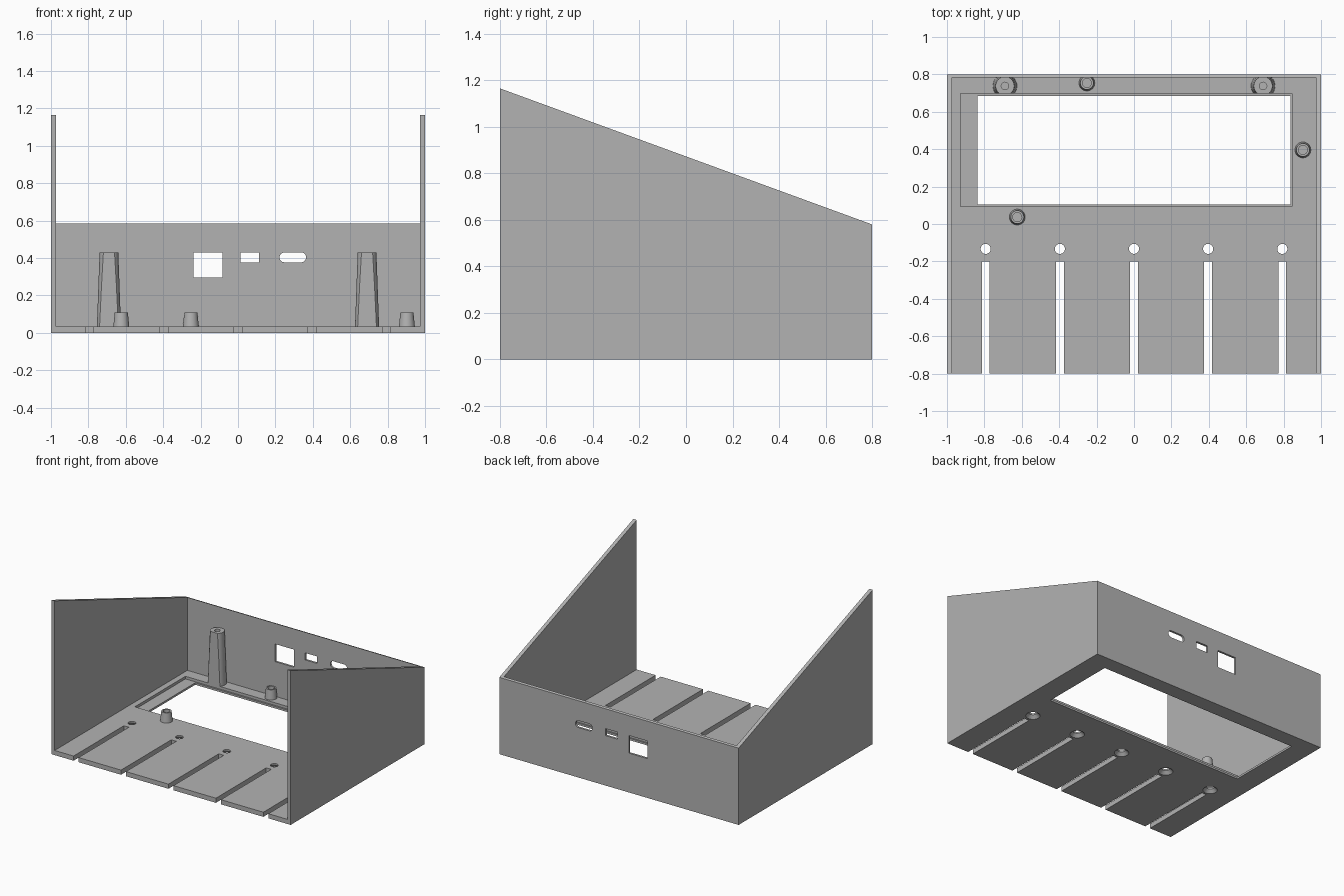
import bpy, bmesh, math

if "Cube" in bpy.data.objects:
    bpy.data.objects.remove(bpy.data.objects["Cube"])

W, D, T = 1.0, 0.80, 0.035          # half width, half depth, floor thickness
SIDE_IN, BACK_IN = 0.972, 0.784     # inner faces of the side and back walls
H_FRONT, H_BACK = 1.165, 0.58

grey = bpy.data.materials.new("plain grey")
grey.diffuse_color = (0.45, 0.45, 0.45, 1)
grey.use_nodes = True
grey.node_tree.nodes["Principled BSDF"].inputs["Base Color"].default_value = grey.diffuse_color


def to_object(name, bm):
    bmesh.ops.recalc_face_normals(bm, faces=bm.faces)
    me = bpy.data.meshes.new(name)
    bm.to_mesh(me)
    bm.free()
    me.materials.append(grey)
    ob = bpy.data.objects.new(name, me)
    bpy.context.collection.objects.link(ob)
    return ob


def prism(name, points, axis, a, b):
    """Extrude a 2D outline along an axis from a to b."""
    def place(p, t):
        return {"x": (t, p[0], p[1]), "y": (p[0], t, p[1]), "z": (p[0], p[1], t)}[axis]
    bm = bmesh.new()
    lo = [bm.verts.new(place(p, a)) for p in points]
    hi = [bm.verts.new(place(p, b)) for p in points]
    bm.faces.new(lo)
    bm.faces.new(hi)
    n = len(points)
    for i in range(n):
        j = (i + 1) % n
        bm.faces.new((lo[i], lo[j], hi[j], hi[i]))
    return to_object(name, bm)


def rect(x0, x1, y0, y1):
    return [(x0, y0), (x1, y0), (x1, y1), (x0, y1)]


def lathe(profile, x, y, n=32):
    """Revolve (radius, z) points about a vertical axis; ends are capped."""
    bm = bmesh.new()
    rings = [[bm.verts.new((x + r * math.cos(2 * math.pi * i / n),
                            y + r * math.sin(2 * math.pi * i / n), z))
              for i in range(n)] for r, z in profile]
    for a, b in zip(rings, rings[1:]):
        for i in range(n):
            j = (i + 1) % n
            bm.faces.new((a[i], a[j], b[j], b[i]))
    bm.faces.new(rings[0])
    bm.faces.new(rings[-1])
    return bm


def activate(ob):
    bpy.ops.object.select_all(action="DESELECT")
    ob.select_set(True)
    bpy.context.view_layer.objects.active = ob


def cut(ob, cutter):
    cutter.hide_render = True
    m = ob.modifiers.new("cut", "BOOLEAN")
    m.operation, m.solver, m.object = "DIFFERENCE", "EXACT", cutter
    activate(ob)
    bpy.ops.object.modifier_apply(modifier=m.name)
    bpy.data.objects.remove(cutter)


# Sloped enclosure, hollowed so the top and front stay open
shell = prism("enclosure_shell", [(-D, 0), (D, 0), (D, H_BACK), (-D, H_FRONT)], "x", -W, W)
cut(shell, prism("cavity", rect(-SIDE_IN, SIDE_IN, -1, BACK_IN), "z", T, 2))

# Display opening with a shallow recess around it
cut(shell, prism("recess", rect(-0.928, 0.845, 0.094, 0.698), "z", 0.015, 0.1))
cut(shell, prism("opening", rect(-0.837, 0.837, 0.104, 0.685), "z", -0.1, 0.1))

# Floor slots, each with a countersunk screw hole behind it
for i in range(-2, 3):
    x = i * 0.3965
    cut(shell, prism("slot", rect(x - 0.021, x + 0.021, -1, -0.2), "z", -0.1, 0.1))
    cut(shell, to_object("screw_hole", lathe(
        [(0.05, -0.01), (0.05, 0), (0.027, 0.023), (0.027, 0.1)], x, -0.133)))

# Connector openings in the back wall
cut(shell, prism("square_port", rect(-0.238, -0.083, 0.297, 0.43), "y", 0.7, 0.9))
cut(shell, prism("small_port", rect(0.013, 0.112, 0.377, 0.43), "y", 0.7, 0.9))
r = 0.0265
stadium = []
for cx, start in ((0.364 - r, -90), (0.222 + r, 90)):
    for k in range(13):
        a = math.radians(start + 15 * k)
        stadium.append((cx + r * math.cos(a), 0.4035 + r * math.sin(a)))
cut(shell, prism("rounded_port", stadium, "y", 0.7, 0.9))
activate(shell)
bpy.ops.object.shade_smooth_by_angle(angle=math.radians(30))


def post(name, x, y, r0, r1, top, hole, depth):
    """Tapered screw post, trimmed at the recess edge if it stands at the back."""
    bm = lathe([(r0, T - 0.005), (r1, top), (hole, top), (hole, top - depth)], x, y)
    trims = [((0, BACK_IN + 0.005, 0), (0, 1, 0))]
    if y > 0.7:
        trims.append(((0, 0.698, 0), (0, -1, 0)))
    for co, no in trims:
        res = bmesh.ops.bisect_plane(bm, geom=bm.verts[:] + bm.edges[:] + bm.faces[:],
                                     plane_co=co, plane_no=no, clear_outer=True)
        edges = [e for e in res["geom_cut"] if isinstance(e, bmesh.types.BMEdge)]
        if edges:
            bmesh.ops.holes_fill(bm, edges=[e for e in bm.edges if e.is_boundary], sides=0)
    ob = to_object(name, bm)
    activate(ob)
    bpy.ops.object.shade_smooth_by_angle(angle=math.radians(30))


# Tall back posts
for side, s in (("left", -1), ("right", 1)):
    post("tall_post_" + side, s * 0.69, 0.738, 0.0645, 0.05, 0.43, 0.02, 0.2)

# Short board posts
for i, (x, y) in enumerate([(-0.624, 0.037), (-0.252, 0.754), (0.903, 0.396)]):
    post(f"short_post_{i + 1}", x, y, 0.043, 0.035, 0.108, 0.024, 0.06)
